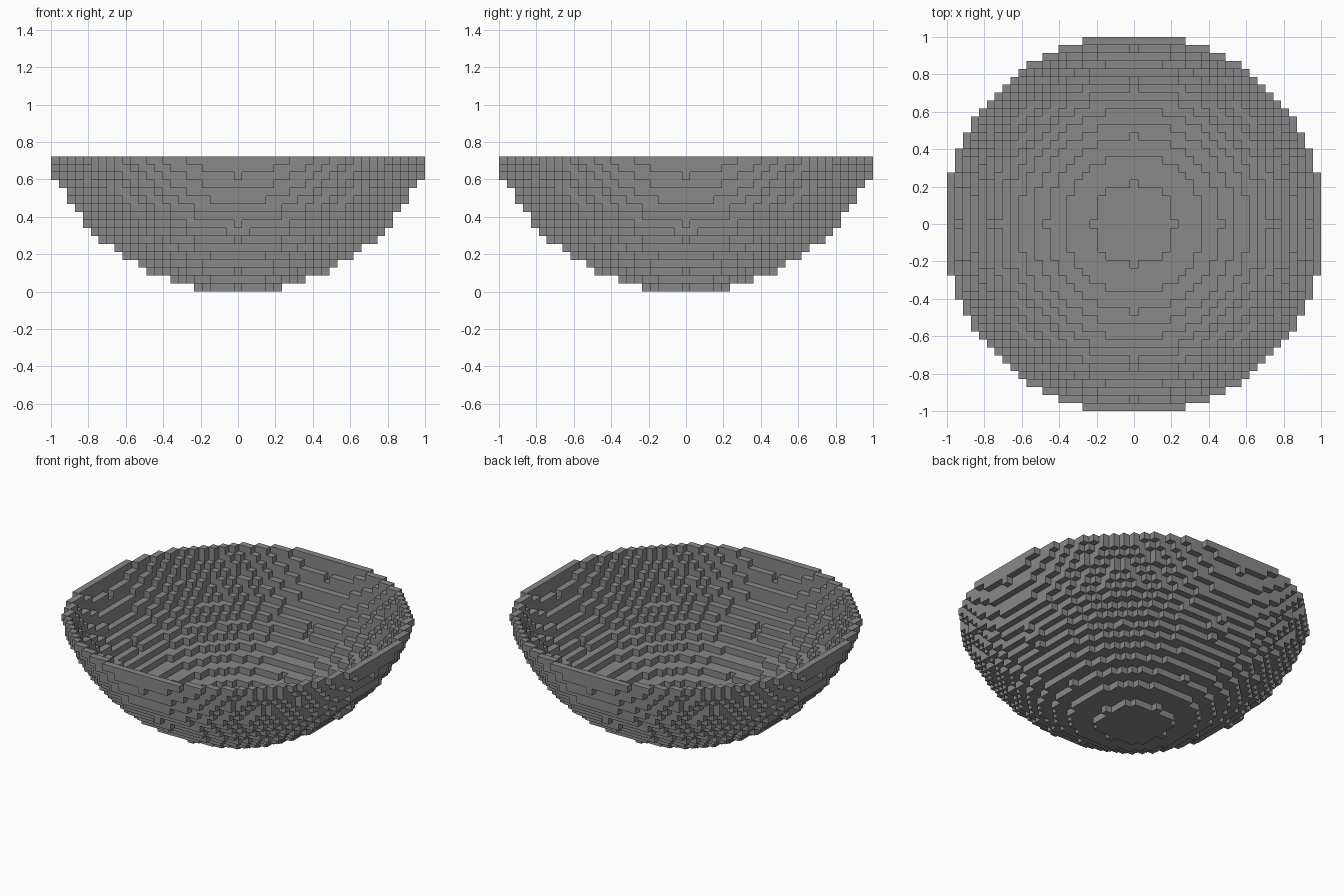
import bpy
import bmesh
from mathutils import Vector

cube = bpy.data.objects.get("Cube")
if cube:
    bpy.data.objects.remove(cube, do_unlink=True)

HALF = 23            # blocks from the centre block to the rim
LAYERS = 17          # height of the bowl in blocks
CENTRE = 25          # layer holding the centre of the sphere
RADIUS = 25.5
SIZE = 2 / (2 * HALF + 1)

AXES = [Vector(a) for a in ((1, 0, 0), (0, 1, 0), (0, 0, 1))]


def in_ball(x, y, z):
    return x * x + y * y + (z - CENTRE) ** 2 <= RADIUS ** 2


def neighbours(x, y, z):
    for i, axis in enumerate(AXES):
        for sign in (-1, 1):
            yield i, sign, tuple(int(c) for c in Vector((x, y, z)) + sign * axis)


# One-block shell of the ball, kept only below the rim
span = range(-HALF, HALF + 1)
blocks = {
    (x, y, z)
    for x in span for y in span for z in range(LAYERS)
    if in_ball(x, y, z)
    and not all(in_ball(*n) for _, _, n in neighbours(x, y, z))
}

# Exposed block sides only
bm = bmesh.new()
corners = {}


def corner(point):
    key = tuple(round(2 * c) for c in point)
    if key not in corners:
        corners[key] = bm.verts.new(point * SIZE)
    return corners[key]


for block in sorted(blocks):
    middle = Vector(block) + Vector((0, 0, 0.5))
    for i, sign, beside in neighbours(*block):
        if beside in blocks:
            continue
        u, v = AXES[(i + 1) % 3] / 2, AXES[(i + 2) % 3] / 2
        face_mid = middle + AXES[i] * sign / 2
        ring = [face_mid - u - v, face_mid + u - v, face_mid + u + v, face_mid - u + v]
        bm.faces.new([corner(p) for p in ring[::sign]])

mesh = bpy.data.meshes.new("bowl")
bm.to_mesh(mesh)
bm.free()

# Plain stone grey
grey = bpy.data.materials.new("stone_grey")
grey.use_nodes = True
colour = (0.25, 0.25, 0.25, 1)
grey.diffuse_color = colour
grey.node_tree.nodes["Principled BSDF"].inputs["Base Color"].default_value = colour
mesh.materials.append(grey)

bowl = bpy.data.objects.new("bowl", mesh)
bpy.context.collection.objects.link(bowl)
